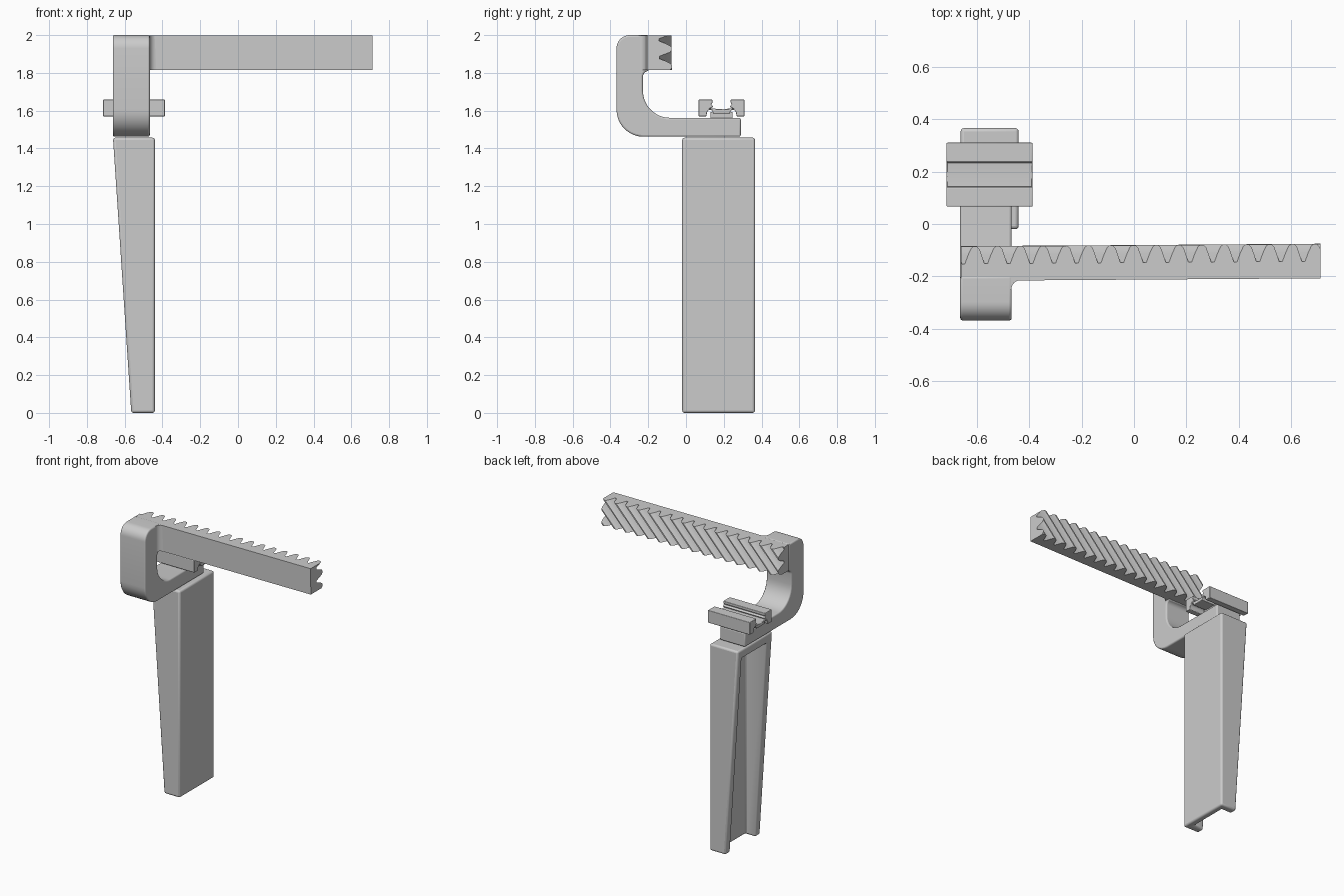
import bpy, bmesh, math
from mathutils import Vector

if "Cube" in bpy.data.objects:
    bpy.data.objects.remove(bpy.data.objects["Cube"])


def arc(cx, cy, r, a0, a1, n=9):
    """Points on a circular arc, angles in degrees."""
    return [(cx + r * math.cos(math.radians(a0 + (a1 - a0) * i / n)),
             cy + r * math.sin(math.radians(a0 + (a1 - a0) * i / n))) for i in range(n + 1)]


def prism(name, profile, axis, lo, hi, bevel=0, shift=(0, 0, 0), trim=None):
    """Extrude a 2D profile along an axis from lo to hi, optionally sheared and trimmed in x."""
    place = {'x': lambda a, b, t: (t, a, b),
             'y': lambda a, b, t: (a, t, b),
             'z': lambda a, b, t: (a, b, t)}[axis]
    bm = bmesh.new()
    low = [bm.verts.new(place(a, b, lo)) for a, b in profile]
    high = [bm.verts.new(Vector(place(a, b, hi)) + Vector(shift)) for a, b in profile]
    n = len(profile)
    bm.faces.new(low)
    bm.faces.new(high)
    for i in range(n):
        j = (i + 1) % n
        bm.faces.new((low[i], low[j], high[j], high[i]))
    if trim:
        for x, d in ((trim[0], -1), (trim[1], 1)):
            cut = bmesh.ops.bisect_plane(bm, geom=bm.verts[:] + bm.edges[:] + bm.faces[:],
                                         plane_co=(x, 0, 0), plane_no=(d, 0, 0), clear_outer=True)
            edges = [e for e in cut['geom_cut'] if isinstance(e, bmesh.types.BMEdge)]
            bmesh.ops.holes_fill(bm, edges=edges, sides=0)
    bmesh.ops.recalc_face_normals(bm, faces=bm.faces[:])
    mesh = bpy.data.meshes.new(name)
    bm.to_mesh(mesh)
    bm.free()
    ob = bpy.data.objects.new(name, mesh)
    bpy.context.collection.objects.link(ob)
    bpy.ops.object.select_all(action='DESELECT')
    ob.select_set(True)
    bpy.context.view_layer.objects.active = ob
    bpy.ops.object.shade_smooth_by_angle(angle=math.radians(35))
    if bevel:
        add_bevel(ob, bevel)
    return ob


def add_bevel(ob, width):
    m = ob.modifiers.new("round_edges", 'BEVEL')
    m.width = width
    m.segments = 3
    m.limit_method = 'ANGLE'
    m.angle_limit = math.radians(40)


# Handle: tapered channel, open toward -x and at the bottom
handle = prism("handle", [(-0.565, 0), (-0.44, 0), (-0.44, 1.457), (-0.662, 1.457)],
               'y', -0.02, 0.366)
cutter = prism("channel_cutter", [(-1, -0.1), (-0.487, -0.1), (-0.487, 1.39), (-1, 1.39)],
               'y', 0.033, 0.313)
cutter.hide_render = True
cutter.hide_set(True)
boolean = handle.modifiers.new("channel", 'BOOLEAN')
boolean.object = cutter
boolean.solver = 'EXACT'
add_bevel(handle, 0.013)

# Hook bracket: side profile in y, z
bracket = (arc(-0.225, 1.605, 0.143, 180, 270)
           + [(0.29, 1.462), (0.29, 1.562)]
           + arc(-0.085, 1.705, 0.143, 270, 180)
           + arc(-0.198, 1.78, 0.03, 180, 90, 5)
           + [(-0.198, 2.0)]
           + arc(-0.298, 1.93, 0.07, 90, 180))
prism("hook_bracket", bracket, 'x', -0.663, -0.467, 0.022)

# Toothed jaw: slanted rack teeth on the +y side
pitch, root, height, back = 0.0865, -0.146, 0.066, -0.211
tooth = [(0, 0), (0.14, 0), (0.28, 0.5), (0.42, 0.9), (0.52, 1), (0.66, 1), (0.78, 0.85), (0.9, 0.4)]
tilt = 0.007
rack = [(-1.0, back - tilt)]
for k in range(24):
    for u, h in tooth:
        x = -1.0 + (k + u) * pitch
        rack.append((x, root + h * height + tilt * x))
end = -1.0 + 24 * pitch
rack += [(end, root + tilt * end), (end, back + tilt * end)]
prism("toothed_jaw", rack, 'z', 1.815, 1.998, shift=(0.17, 0, 0), trim=(-0.66, 0.712))

# Fillet where the jaw meets the bracket
prism("jaw_fillet", [(-0.48, -0.2), (-0.48, -0.25)] + arc(-0.432, -0.25, 0.036, 180, 90, 6)
      + [(-0.432, -0.2)], 'z', 1.815, 1.998)

# Clip: two hooked rails joined by a low plate, half profile mirrored about its middle
half = ([(0, 1.585), (0.045, 1.585)] + arc(0.061, 1.588, 0.016, 190, 350, 6)
        + [(0.08, 1.57), (0.122, 1.57), (0.122, 1.658), (0.048, 1.658), (0.048, 1.642),
           (0.056, 1.635), (0.043, 1.622), (0.058, 1.612), (0, 1.608)])
# the relief under the plate is arched upward
half = [(a, 2 * 1.588 - b) if 2 <= i <= 8 else (a, b) for i, (a, b) in enumerate(half)]
mid = 0.188
clip = [(mid + a, b) for a, b in half] + [(mid - a, b) for a, b in half[-2:0:-1]]
prism("clip", clip, 'x', -0.715, -0.387, 0.004)

# Pad seating the clip on the bracket arm
prism("clip_seat", [(-0.64, 0.13), (-0.49, 0.13), (-0.49, 0.246), (-0.64, 0.246)],
      'z', 1.555, 1.592)
